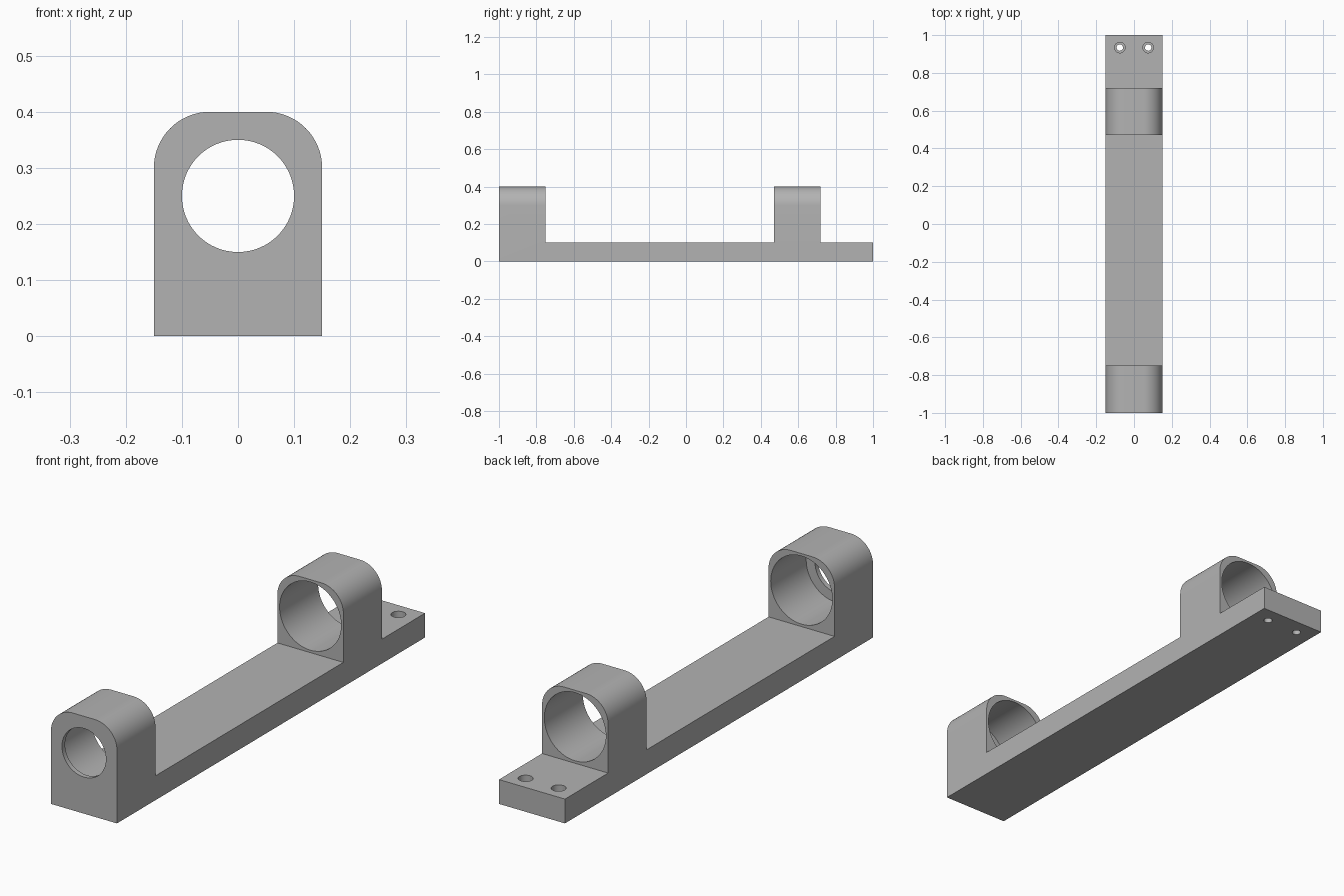
import bpy
import bmesh
from math import pi
from mathutils import Matrix, Vector

cube = bpy.data.objects.get("Cube")
if cube:
    bpy.data.objects.remove(cube, do_unlink=True)

HALF_WIDTH = 0.15
PLATE_TOP = 0.1
TOP = 0.4
BORE_Z = 0.25

grey = bpy.data.materials.new("satin grey")
grey.use_nodes = True
colour = (0.45, 0.45, 0.45, 1)
grey.diffuse_color = colour
grey.node_tree.nodes["Principled BSDF"].inputs["Base Color"].default_value = colour


def add_object(name, bm):
    bmesh.ops.recalc_face_normals(bm, faces=bm.faces)
    mesh = bpy.data.meshes.new(name)
    bm.to_mesh(mesh)
    bm.free()
    mesh.materials.append(grey)
    obj = bpy.data.objects.new(name, mesh)
    bpy.context.collection.objects.link(obj)
    return obj


def cylinder(name, radius, start, end, segments):
    """Cylinder running from one point to another along y or z."""
    start, end = Vector(start), Vector(end)
    axis = end - start
    bm = bmesh.new()
    turn = axis.to_track_quat('Z', 'Y').to_matrix().to_4x4()
    bmesh.ops.create_cone(bm, cap_ends=True, segments=segments, radius1=radius,
                          radius2=radius, depth=axis.length,
                          matrix=Matrix.Translation((start + end) / 2) @ turn)
    return add_object(name, bm)


# Body: side profile extruded across the width
profile = [(-1, 0), (1, 0), (1, PLATE_TOP), (0.72, PLATE_TOP), (0.72, TOP),
           (0.47, TOP), (0.47, PLATE_TOP), (-0.75, PLATE_TOP), (-0.75, TOP), (-1, TOP)]
bm = bmesh.new()
side = bm.faces.new([bm.verts.new((-HALF_WIDTH, y, z)) for y, z in profile])
extruded = bmesh.ops.extrude_face_region(bm, geom=[side])["geom"]
bmesh.ops.translate(bm, vec=(2 * HALF_WIDTH, 0, 0),
                    verts=[v for v in extruded if isinstance(v, bmesh.types.BMVert)])
bmesh.ops.recalc_face_normals(bm, faces=bm.faces)

# Rounded shoulders on both bearing blocks
shoulders = [e for e in bm.edges
             if all(v.co.z > TOP - 0.01 for v in e.verts)
             and abs(e.verts[0].co.x - e.verts[1].co.x) < 0.01]
bmesh.ops.bevel(bm, geom=shoulders, offset=0.1, offset_type='OFFSET',
                segments=16, profile=0.5, affect='EDGES')
body = add_object("bearing_bracket", bm)

# Bores: a lipped pocket in the front block, a through bore in the back block
cutters = [
    cylinder("front_lip_cutter", 0.1, (0, -1.1, BORE_Z), (0, -0.9, BORE_Z), 64),
    cylinder("front_bore_cutter", 0.14, (0, -0.98, BORE_Z), (0, -0.6, BORE_Z), 64),
    cylinder("back_bore_cutter", 0.14, (0, 0.4, BORE_Z), (0, 0.8, BORE_Z), 64),
]

# Counterbored screw holes at the back end
for side_name, x in (("right", -0.075), ("left", 0.075)):
    cutters += [
        cylinder(side_name + "_screw_cutter", 0.017, (x, 0.934, -0.1), (x, 0.934, 0.2), 32),
        cylinder(side_name + "_head_cutter", 0.028, (x, 0.934, 0.05), (x, 0.934, 0.2), 32),
    ]

for cutter in cutters:
    cut = body.modifiers.new(cutter.name, 'BOOLEAN')
    cut.operation = 'DIFFERENCE'
    cut.solver = 'EXACT'
    cut.object = cutter

# Keep the cut result and drop the cutters
bpy.context.view_layer.update()
result = bpy.data.meshes.new_from_object(
    body.evaluated_get(bpy.context.evaluated_depsgraph_get()))
body.modifiers.clear()
body.data = result
for cutter in cutters:
    bpy.data.objects.remove(cutter, do_unlink=True)

# Smooth round walls, sharp edges
bpy.ops.object.select_all(action='DESELECT')
body.select_set(True)
bpy.context.view_layer.objects.active = body
bpy.ops.object.shade_smooth_by_angle(angle=pi / 6)
